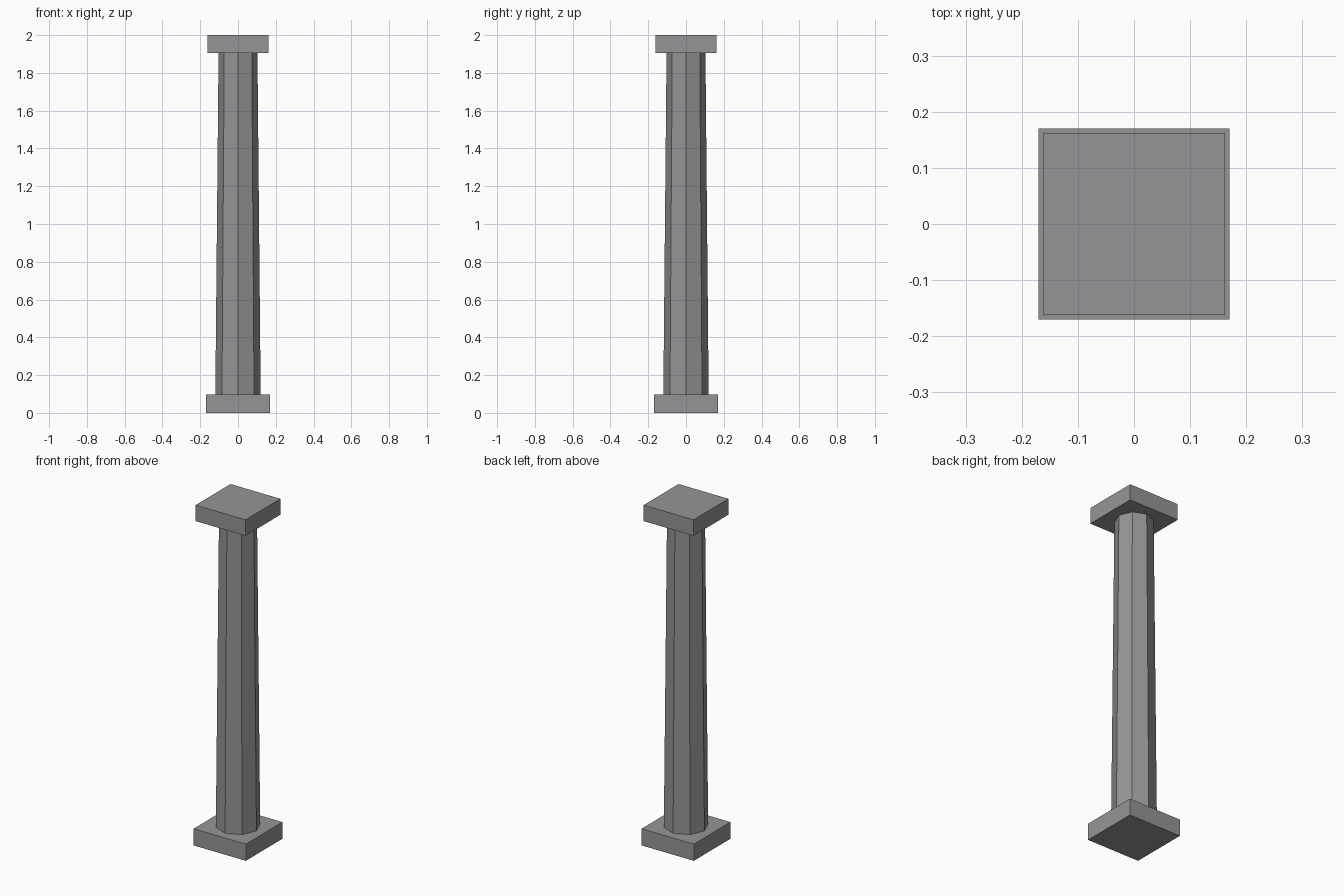
import bpy
import bmesh
from mathutils import Matrix

default = bpy.data.objects.get("Cube")
if default:
    bpy.data.objects.remove(default, do_unlink=True)

# One stone colour for the whole column
COLOUR = (0.30, 0.30, 0.31, 1.0)
stone = bpy.data.materials.new("grey stone")
stone.use_nodes = True
stone.diffuse_color = COLOUR
shader = next(n for n in stone.node_tree.nodes if n.type == "BSDF_PRINCIPLED")
shader.inputs["Base Color"].default_value = COLOUR
shader.inputs["Roughness"].default_value = 0.9


def add_part(name, bm):
    mesh = bpy.data.meshes.new(name)
    bm.to_mesh(mesh)
    bm.free()
    mesh.materials.append(stone)
    obj = bpy.data.objects.new(name, mesh)
    bpy.context.collection.objects.link(obj)
    return obj


def slab(name, half_width, bottom, top):
    bm = bmesh.new()
    place = Matrix.Translation((0, 0, (bottom + top) / 2))
    size = Matrix.Diagonal((2 * half_width, 2 * half_width, top - bottom, 1))
    bmesh.ops.create_cube(bm, size=1, matrix=place @ size)
    return add_part(name, bm)


def tapered_shaft(name, sides, low_radius, high_radius, bottom, top):
    bm = bmesh.new()
    bmesh.ops.create_cone(
        bm, cap_ends=True, segments=sides,
        radius1=low_radius, radius2=high_radius, depth=top - bottom,
        matrix=Matrix.Translation((0, 0, (bottom + top) / 2)))
    return add_part(name, bm)


# Square plinth, eight-sided tapered shaft and square capital
BASE_TOP, CAP_BOTTOM, HEIGHT = 0.098, 1.906, 2.0
slab("plinth", 0.17, 0, BASE_TOP)
tapered_shaft("shaft", 8, 0.12, 0.103, BASE_TOP, CAP_BOTTOM)
slab("capital", 0.162, CAP_BOTTOM, HEIGHT)
